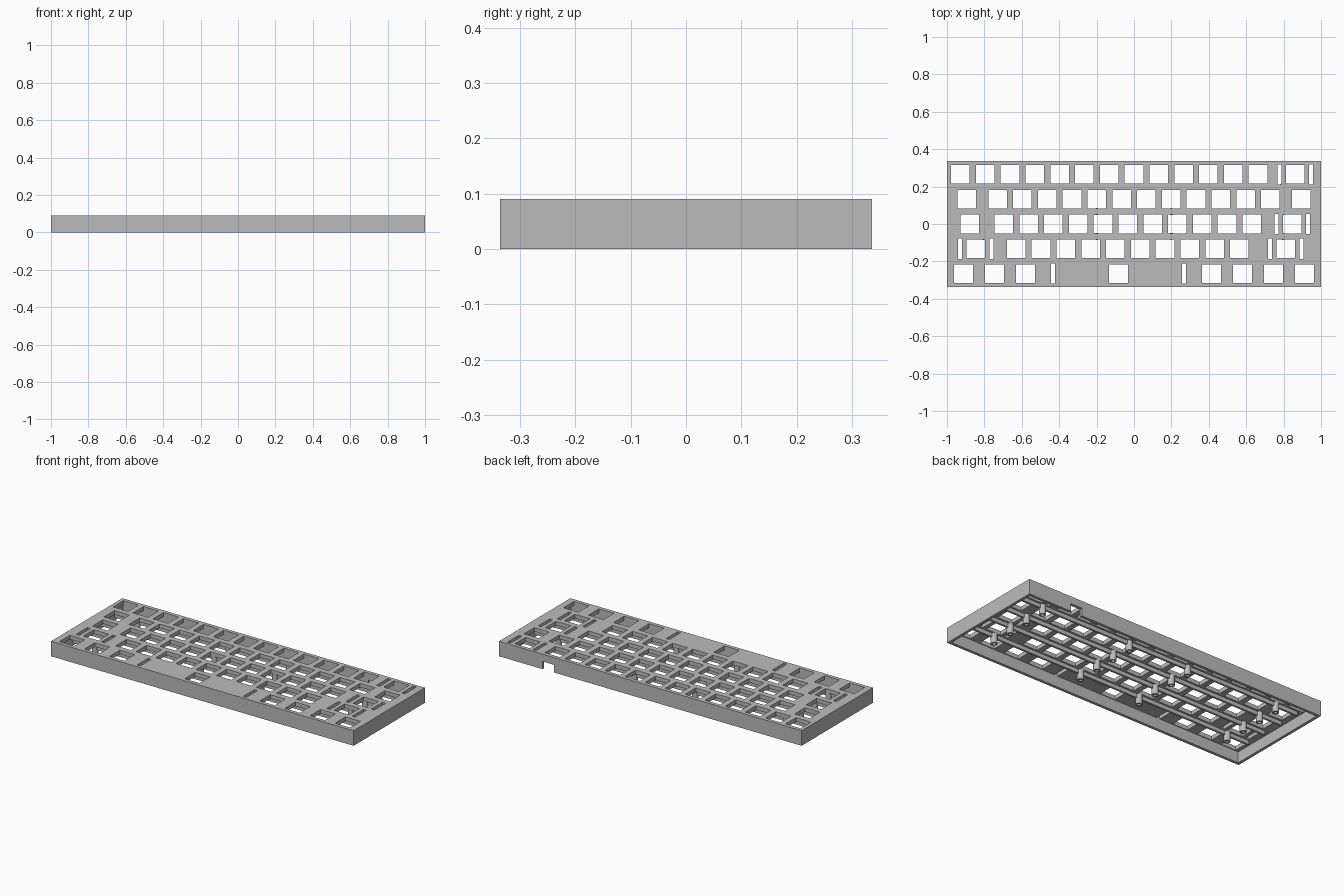
import bpy, bmesh
from mathutils import Matrix, Vector

if "Cube" in bpy.data.objects:
    bpy.data.objects.remove(bpy.data.objects["Cube"], do_unlink=True)

U = 0.1326                      # key pitch
LEFT = -7.5 * U                 # left edge of the key field
HX, HY, TOP = 1.0, 0.3365, 0.09
WALL, PLATE = 0.017, 0.024
CEIL = TOP - PLATE

grey = bpy.data.materials.new("case grey")
grey.use_nodes = True
colour = (0.5, 0.5, 0.5, 1)
grey.diffuse_color = colour
grey.node_tree.nodes["Principled BSDF"].inputs["Base Color"].default_value = colour


def finish(name, bm):
    mesh = bpy.data.meshes.new(name)
    bm.to_mesh(mesh)
    bm.free()
    mesh.materials.append(grey)
    obj = bpy.data.objects.new(name, mesh)
    bpy.context.collection.objects.link(obj)
    return obj


def add_box(bm, centre, size):
    bmesh.ops.create_cube(bm, size=1, matrix=Matrix.Translation(centre)
                          @ Matrix.Diagonal(Vector(size).to_4d()))


def boxes(name, items):
    bm = bmesh.new()
    for centre, size in items:
        add_box(bm, centre, size)
    return finish(name, bm)


def cut(target, cutter):
    mod = target.modifiers.new("cut", 'BOOLEAN')
    mod.operation, mod.solver, mod.object = 'DIFFERENCE', 'EXACT', cutter
    bpy.context.view_layer.objects.active = target
    bpy.ops.object.modifier_apply(modifier=mod.name)
    bpy.data.objects.remove(cutter, do_unlink=True)


# Key rows from back to front, as key widths in pitch units
rows = [
    [1] * 13 + [2],
    [1.5] + [1] * 12 + [1.5],
    [1.75] + [1] * 11 + [2.25],
    [2.25] + [1] * 10 + [2.75],
    [1.25] * 3 + [6.25] + [1.25] * 4,
]

# Switch holes, with stabiliser slots either side of the wide keys
holes = []
for r, widths in enumerate(rows):
    y = (2 - r) * U
    edge = LEFT
    for w in widths:
        x = edge + w * U / 2
        edge += w * U
        holes.append(((x, y, TOP), (0.099, 0.099, 0.1)))
        if w >= 2:
            reach = 0.351 if w > 3 else 0.084
            for side in (-1, 1):
                holes.append(((x + side * reach, y, TOP), (0.021, 0.108, 0.1)))

# Case: open-bottomed shell with the key plate as its top
case = boxes("case", [((0, 0, TOP / 2), (2 * HX, 2 * HY, TOP))])
cut(case, boxes("cavity_cutter",
                [((0, 0, CEIL - 0.1), (2 * (HX - WALL), 2 * (HY - WALL), 0.2))]))
cut(case, boxes("hole_cutter", holes))
cut(case, boxes("port_cutter", [((0.676, HY, 0.02), (0.076, 0.1, 0.052))]))

# Stiffening ribs between the key rows
rib_lines = [(i - 1.5) * U for i in range(4)]
boxes("ribs", [((0, y, CEIL - 0.011), (1.9, 0.012, 0.024)) for y in rib_lines])

# Screw posts, each with a blind hole in its lower end
bm = bmesh.new()
for x in (-0.805, -0.2, 0.2, 0.795):
    for y in rib_lines:
        low = 0.008
        height = CEIL + 0.002 - low
        made = bmesh.ops.create_cone(
            bm, cap_ends=True, segments=20, radius1=0.0185, radius2=0.0185,
            depth=height, matrix=Matrix.Translation((x, y, low + height / 2)))
        faces = {f for v in made["verts"] for f in v.link_faces}
        base = min(faces, key=lambda f: f.calc_center_median().z)
        bmesh.ops.inset_region(bm, faces=[base], thickness=0.009)
        walls = bmesh.ops.extrude_discrete_faces(bm, faces=[base])["faces"]
        bmesh.ops.translate(bm, verts=walls[0].verts, vec=(0, 0, 0.035))
posts = finish("screw_posts", bm)

for obj in (posts,):
    bpy.ops.object.select_all(action='DESELECT')
    obj.select_set(True)
    bpy.context.view_layer.objects.active = obj
    bpy.ops.object.shade_smooth_by_angle()
